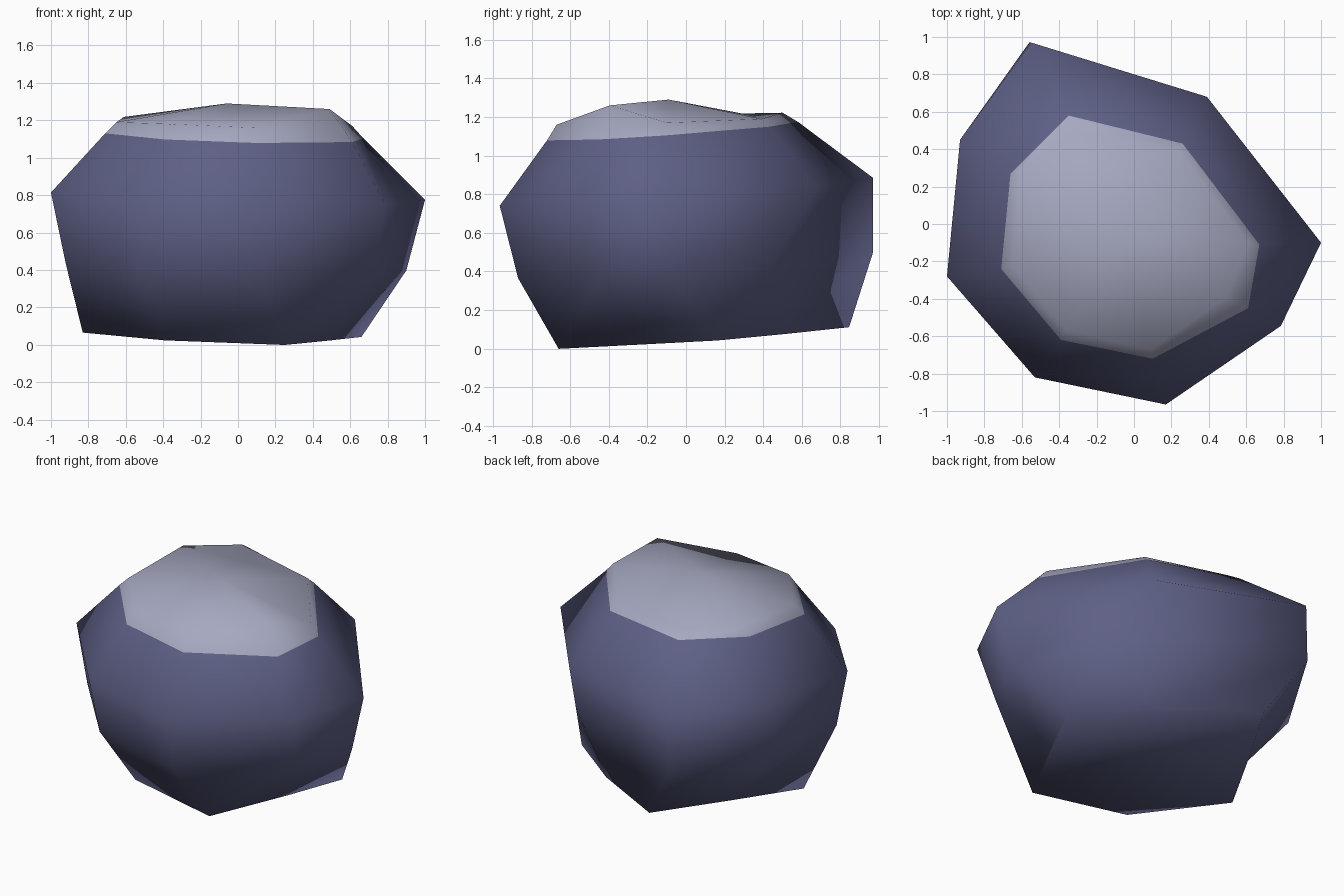
import bpy, bmesh

if "Cube" in bpy.data.objects:
    bpy.data.objects.remove(bpy.data.objects["Cube"])


def material(name, rgb):
    m = bpy.data.materials.new(name)
    m.diffuse_color = (*rgb, 1.0)
    m.use_nodes = True
    m.node_tree.nodes["Principled BSDF"].inputs["Base Color"].default_value = m.diffuse_color
    return m


def tilted(outline, z):
    """Ring at height z; the whole boulder leans a little."""
    return [(x, y, z - 0.025 * x + 0.065 * y) for x, y in outline]


# outlines, counter-clockwise from the right
FOOT = [(0.66, 0.16), (0.23, 0.515), (-0.32, 0.845), (-0.60, 0.36),
        (-0.83, -0.06), (-0.39, -0.53), (0.25, -0.66), (0.50, -0.18)]
LOWER = [(0.90, -0.08), (0.50, 0.45), (-0.56, 0.97), (-0.92, 0.36),
         (-0.92, -0.28), (-0.51, -0.735), (0.13, -0.87), (0.73, -0.44)]
WIDEST = [(1.0, -0.10), (0.39, 0.68), (-0.55, 0.97), (-0.93, 0.45),
          (-1.0, -0.28), (-0.53, -0.82), (0.17, -0.965), (0.785, -0.545)]
CAP = [(0.67, -0.11), (0.26, 0.43), (-0.35, 0.58), (-0.66, 0.27),
       (-0.71, -0.24), (-0.39, -0.62), (0.10, -0.72), (0.61, -0.45)]
# uneven shoulder of the top
SHOULDER = [(0.61, -0.10, 1.17), (0.24, 0.39, 1.19), (-0.32, 0.50, 1.222),
            (-0.61, 0.29, 1.218), (-0.65, -0.22, 1.19), (-0.36, -0.57, 1.18),
            (0.09, -0.67, 1.16), (0.49, -0.395, 1.26)]

rings = [tilted(FOOT, 0.048), tilted(LOWER, 0.425), tilted(WIDEST, 0.807),
         tilted(CAP, 1.128), SHOULDER]

# boulder: rings joined by quads, closed by a flat foot
bm = bmesh.new()
loops = [[bm.verts.new(p) for p in ring] for ring in rings]
n = len(WIDEST)
bm.faces.new(loops[0][::-1])
for level in range(len(loops) - 1):
    a, b = loops[level], loops[level + 1]
    for i in range(n):
        j = (i + 1) % n
        f = bm.faces.new((a[i], a[j], b[j], b[i]))
        f.material_index = 1 if level == 3 else 0

# peak: fan over the shoulder, with the back corner cut off
peak = bm.verts.new((-0.06, -0.09, 1.29))
top = loops[-1]
bm.faces.new((top[1], top[2], top[3])).material_index = 1
fan = [v for i, v in enumerate(top) if i != 2]
for i, v in enumerate(fan):
    bm.faces.new((v, fan[(i + 1) % len(fan)], peak)).material_index = 1
for f in bm.faces:
    f.smooth = True

mesh = bpy.data.meshes.new("boulder")
bm.to_mesh(mesh)
bm.free()
mesh.materials.append(material("slate blue stone", (0.112, 0.117, 0.238)))
mesh.materials.append(material("pale grey top", (0.38, 0.395, 0.53)))
bpy.context.collection.objects.link(bpy.data.objects.new("boulder", mesh))
